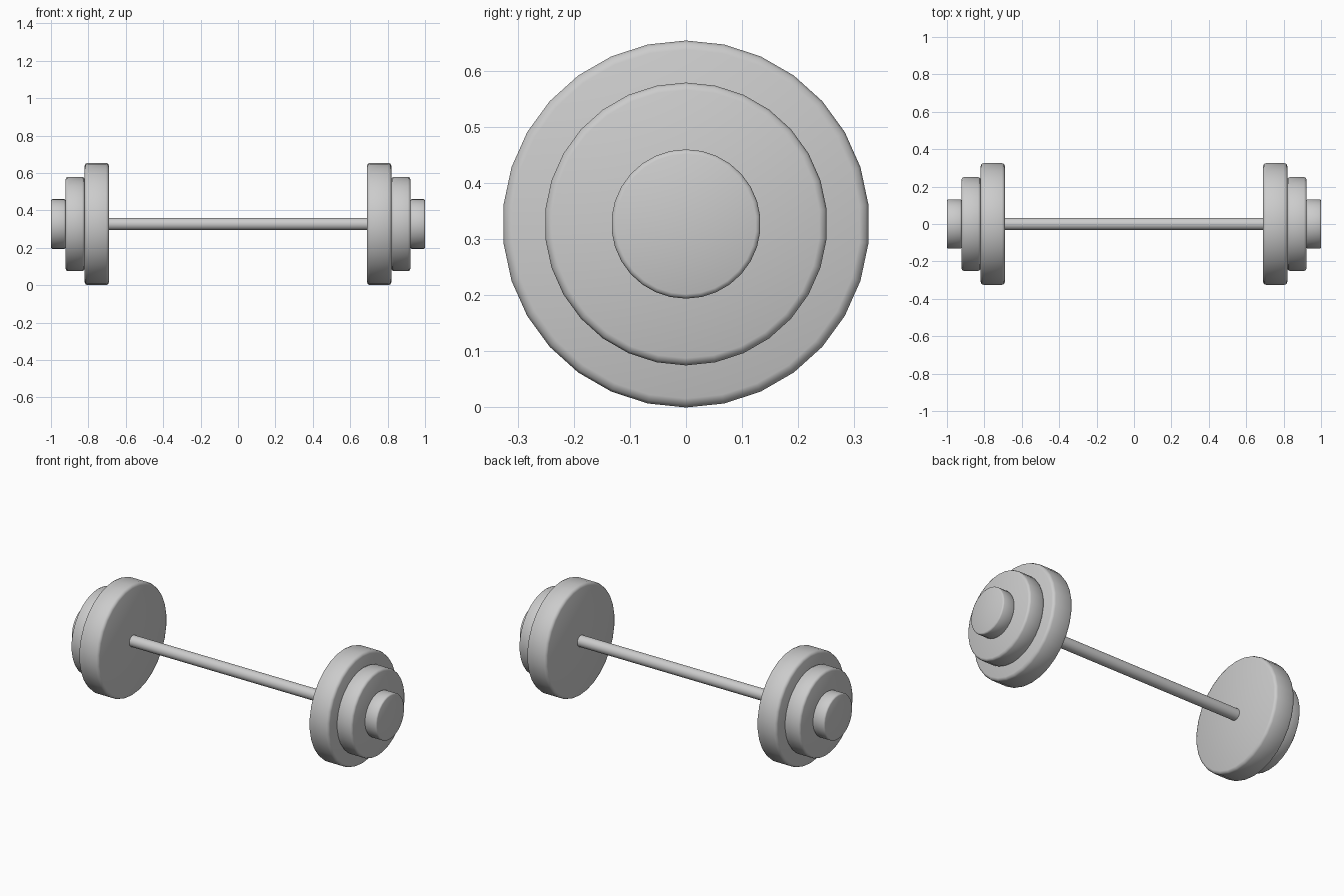
import bpy
import math

cube = bpy.data.objects.get("Cube")
if cube:
    bpy.data.objects.remove(cube, do_unlink=True)

AXIS_Z = 0.327
SIDES = 30

# Single grey metal
metal = bpy.data.materials.new("grey_metal")
metal.use_nodes = True
grey = (0.6, 0.6, 0.6, 1.0)
metal.diffuse_color = grey
metal.node_tree.nodes["Principled BSDF"].inputs["Base Color"].default_value = grey


def disc(name, x0, x1, radius, bevel=0.0):
    """Cylinder along x with a corner at its top and softened rims."""
    bpy.ops.mesh.primitive_cylinder_add(
        vertices=SIDES, radius=radius, depth=x1 - x0,
        location=((x0 + x1) / 2, 0, AXIS_Z), rotation=(0, math.pi / 2, 0))
    obj = bpy.context.object
    obj.name = name
    # Turn the polygon so that a corner points straight up
    bpy.ops.object.transform_apply(location=False, rotation=True, scale=False)
    top = max(obj.data.vertices, key=lambda v: v.co.z).co
    obj.rotation_euler.x = math.atan2(top.y, top.z)
    bpy.ops.object.transform_apply(location=False, rotation=True, scale=False)
    obj.data.materials.append(metal)
    bpy.ops.object.shade_smooth()
    if bevel:
        mod = obj.modifiers.new("rim", "BEVEL")
        mod.width = bevel
        mod.segments = 2
        mod.limit_method = "ANGLE"
        mod.angle_limit = math.radians(40)
    return obj


# Handle bar, ending inside the large plates
bar = disc("bar", -0.75, 0.75, 0.033)
bpy.ops.object.shade_smooth_by_angle()

# Weight plates and end caps on both ends: inner x, outer x, radius, rim
PLATES = {
    "large_plate": (0.69, 0.82, 0.327, 0.016),
    "small_plate": (0.82, 0.922, 0.252, 0.013),
    "end_cap": (0.922, 1.0, 0.133, 0.008),
}
for part, (inner, outer, radius, rim) in PLATES.items():
    disc("left_" + part, inner, outer, radius, rim)
    disc("right_" + part, -outer, -inner, radius, rim)
